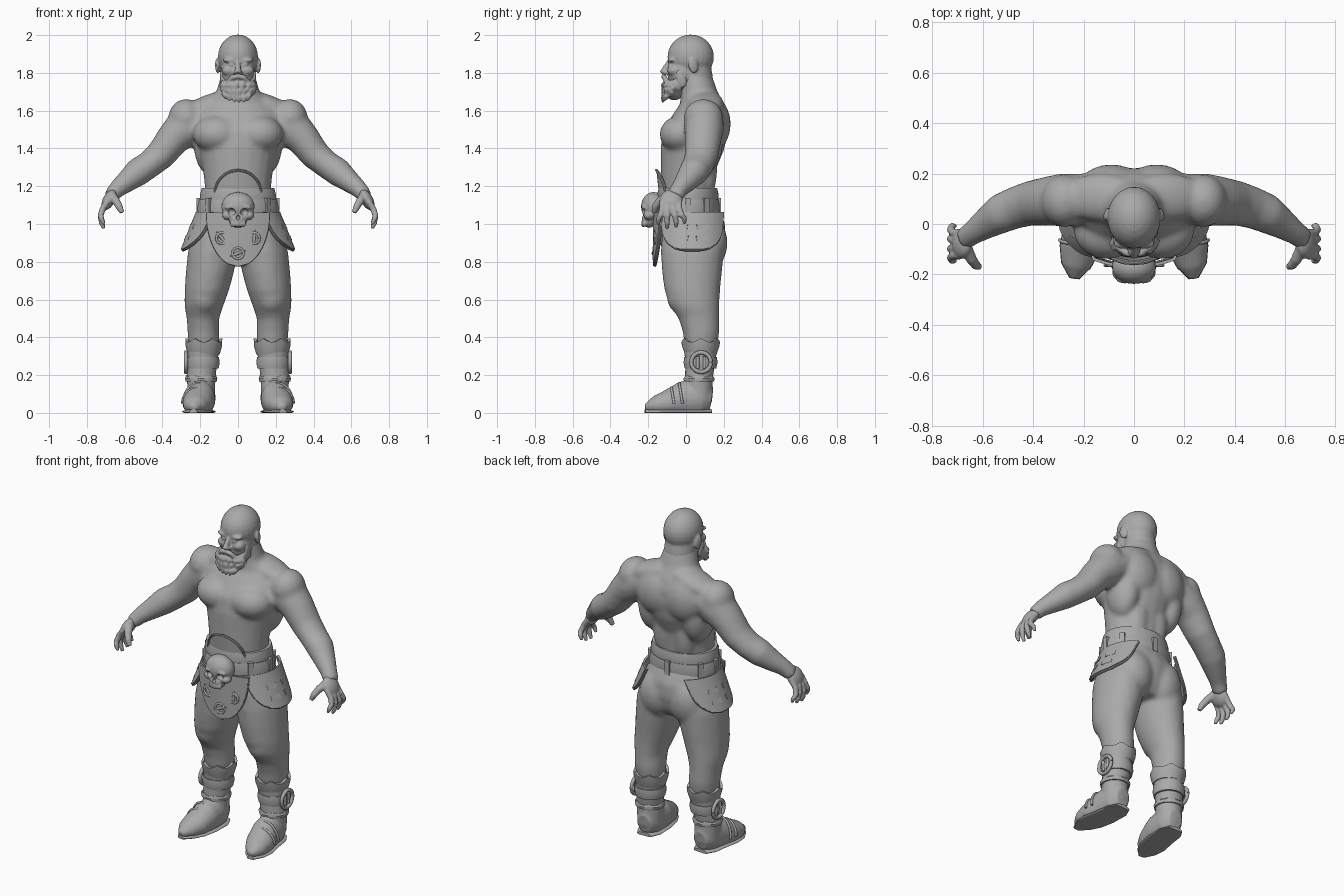
import bpy, bmesh, math, random
from math import sin, cos, pi, sqrt
from mathutils import Vector, Matrix, Euler

random.seed(4)
AXIS_X, AXIS_Y = Vector((1, 0, 0)), Vector((0, 1, 0))
default_cube = bpy.data.objects.get("Cube")
if default_cube:
    bpy.data.objects.remove(default_cube, do_unlink=True)
grey = bpy.data.materials.new("plain_grey")
grey.use_nodes = True
grey.diffuse_color = (.4, .4, .4, 1)
grey.node_tree.nodes["Principled BSDF"].inputs["Base Color"].default_value = grey.diffuse_color
work = bmesh.new()  # every helper adds to this mesh until finish() turns it into an object

def skin(rows, closed):
    """Join rows of points with quads; each row is a loop, and the rows may form a ring too."""
    rows = [[work.verts.new(point) for point in row] for row in rows]
    for low, high in zip(rows, rows[1:] + rows[:1] if closed else rows[1:]):
        for k in range(len(low)):
            work.faces.new((low[k - 1], low[k], high[k], high[k - 1]))
    if not closed:
        work.faces.new(rows[0][::-1])
        work.faces.new(rows[-1])

def loft(rings, ref=None, n=20):
    """Closed skin over ellipses (x, y, z, r1, r2); level unless a reference axis is given."""
    points, rows = [Vector(ring[:3]) for ring in rings], []
    for i, (centre, ring) in enumerate(zip(points, rings)):
        u, v = AXIS_X, AXIS_Y
        if ref is not None:
            along = (points[min(i + 1, len(points) - 1)] - points[max(i - 1, 0)]).normalized()
            u = along.cross(ref).normalized()
            v = along.cross(u)
        angles = [2 * pi * k / n for k in range(n)]
        rows.append([centre + u * cos(a) * ring[3] + v * sin(a) * ring[4] for a in angles])
    skin(rows, False)

def tube(path, radii, ref=AXIS_Y, n=10):
    """Round tube along a path, with one radius or one per point."""
    radii = radii if isinstance(radii, tuple) else (radii,) * len(path)
    loft([(*p, r, r) for p, r in zip(path, radii)], ref, n)

def arc(centre, u, v, radius, turn=2 * pi):
    steps = [turn * k / 24 for k in range(25)]
    return [Vector(centre) + (Vector(u) * cos(a) + Vector(v) * sin(a)) * radius for a in steps]

def ball(place, size, turn=(0, 0, 0)):
    matrix = Matrix.LocRotScale(Vector(place), Euler(turn), Vector(size))
    bmesh.ops.create_uvsphere(work, u_segments=24, v_segments=14, radius=1, matrix=matrix)

def box(place, size, turn=(0, 0, 0)):
    bmesh.ops.create_cube(work, size=1, matrix=Matrix.LocRotScale(Vector(place), Euler(turn), Vector(size)))

def band(centre, z0, z1, low, high, thick, jag=0, n=64):
    """Elliptical strap with a slightly bulging outside and an optional scalloped top."""
    middle = [(a + b) / 2 + .005 for a, b in zip(low, high)]
    profile = [(z0, low, thick), (z0, low, 0), ((z0 + z1) / 2, middle, 0), (z1, high, 0), (z1, high, thick)]
    skin([[(centre[0] + cos(a) * (r[0] - t), centre[1] + sin(a) * (r[1] - t),
            z - (jag * abs(sin(3 * a)) if z == z1 else 0)) for z, r, t in profile]
          for a in [2 * pi * k / n for k in range(n)]], True)

def panel(shape, ref, thick=.012, n=20):
    """Thin sheet with a raised rim from a function of u (-1 to 1) and v (0 to 1)."""
    grid = [[work.verts.new(shape(2 * i / n - 1, j / n)) for i in range(n + 1)] for j in range(n + 1)]
    faces = [work.faces.new((grid[j][i], grid[j][i + 1], grid[j + 1][i + 1], grid[j + 1][i]))
             for j in range(n) for i in range(n)]
    bmesh.ops.remove_doubles(work, verts=sum(grid, []), dist=.0001)
    faces = [f for f in faces if f.is_valid]
    bmesh.ops.solidify(work, geom=faces, thickness=thick)
    side = [k / n for k in range(n)]
    tube([shape(1, v) for v in side] + [shape(u, 1) for u in (.8, .4, 0, -.4, -.8)]
         + [shape(-1, v) for v in side[::-1]], .007, ref, 8)

def mirror():
    copy = bmesh.ops.duplicate(work, geom=work.verts[:] + work.edges[:] + work.faces[:])["geom"]
    for vert in [item for item in copy if isinstance(item, bmesh.types.BMVert)]:
        vert.co.x *= -1

def flatten(floor):
    for vert in work.verts:
        vert.co.z = max(vert.co.z, floor)

def finish(name, voxel=0, soften=0):
    bmesh.ops.recalc_face_normals(work, faces=work.faces[:])
    mesh = bpy.data.meshes.new(name)
    work.to_mesh(mesh)
    work.clear()
    mesh.materials.append(grey)
    obj = bpy.data.objects.new(name, mesh)
    bpy.context.collection.objects.link(obj)
    bpy.ops.object.select_all(action="DESELECT")
    obj.select_set(True)
    bpy.context.view_layer.objects.active = obj
    bpy.ops.object.shade_smooth_by_angle(angle=math.radians(40))
    if voxel:
        blend = obj.modifiers.new("blend", "REMESH")
        blend.mode, blend.voxel_size, blend.use_smooth_shade = "VOXEL", voxel, True
        smooth = obj.modifiers.new("soften", "SMOOTH")
        smooth.factor, smooth.iterations = .5, soften
    return obj

# Bare torso and arms, muscles melted together
loft([(.18, .1, 1.56, .09, .1), (.29, .095, 1.505, .108, .105), (.345, .09, 1.45, .09, .098),
      (.41, .082, 1.365, .08, .09), (.47, .065, 1.315, .073, .084), (.53, .04, 1.275, .075, .079),
      (.59, 0, 1.225, .059, .062), (.64, -.035, 1.185, .047, .048), (.675, -.06, 1.145, .04, .046)], AXIS_Y)
ball((.275, .092, 1.56), (.094, .105, .102))
ball((.11, -.025, 1.475), (.13, .115, .1))
ball((.09, .145, 1.53), (.13, .092, .14))
ball((.15, .085, 1.43), (.085, .11, .17))
ball((.13, .105, 1.635), (.17, .095, .058), (0, .3, 0))
ball((.065, .1, 1.3), (.075, .066, .18))
mirror()
loft([(0, .01, 1.05, .18, .14), (0, .01, 1.2, .176, .143), (0, .015, 1.3, .188, .148), (0, .035, 1.4, .21, .17),
      (0, .05, 1.5, .235, .172), (0, .075, 1.58, .23, .145), (0, .085, 1.64, .175, .115), (0, .068, 1.7, .115, .1),
      (0, .05, 1.78, .093, .09), (0, .04, 1.83, .08, .08)])
finish("bare_torso", .011, 12)

# Hands with curled fingers
ball((.683, -.078, 1.128), (.032, .06, .06), (0, -.5, 0))
for y, tip, lift in ((-.036, -.008, .02), (-.066, -.052, 0), (-.097, -.1, -.006), (-.124, -.146, .016)):
    tube([(.69, y, 1.12), (.716, y, 1.08), (.728, (y + tip) / 2, 1.045), (.722, tip, 1.01 + lift),
          (.71, tip, .982 + lift)], (.017, .017, .016, .014, .009))
tube([(.67, -.09, 1.15), (.645, -.14, 1.12), (.628, -.163, 1.09), (.614, -.17, 1.06)], (.027, .022, .019, .013))
mirror()
finish("hands", .005, 4)

# Head and face
ball((.108, .038, 1.838), (.012, .027, .042), (.2, 0, .25))
ball((.045, -.066, 1.812), (.04, .033, .03))
ball((.042, -.077, 1.866), (.04, .022, .014), (0, -.1, 0))
ball((.037, -.086, 1.843), (.016, .013, .009))
ball((.014, -.108, 1.802), (.012, .012, .01))
mirror()
ball((0, .025, 1.885), (.106, .123, .118))
ball((0, -.013, 1.8), (.093, .085, .11))
loft([(0, .062, 1.66, .095, .085), (0, .052, 1.78, .092, .09), (0, .04, 1.85, .09, .09)])
tube([(0, -.085, 1.862), (0, -.105, 1.835), (0, -.122, 1.806), (0, -.105, 1.795)], (.012, .014, .018, .014), AXIS_X)
finish("head", .006, 6)

# Beard of overlapping locks, with sideburns and moustache
ball((.084, -.025, 1.77), (.012, .026, .05), (.3, 0, 0))
ball((.07, -.05, 1.735), (.02, .035, .035))
tube([(0, -.118, 1.783), (.03, -.115, 1.776), (.055, -.098, 1.75), (.062, -.09, 1.725)], (.014, .015, .013, .006))
mirror()
ball((0, -.062, 1.715), (.078, .055, .06))
ball((0, -.1, 1.752), (.025, .016, .008))
for row in range(3):
    for k in range(-4, 5):
        a = (k + row % 2 / 2) * .32
        x, y, wave = sin(a), cos(a), random.uniform(-.012, .012)
        z = 1.757 - row * .033 * (.35 + .65 * y)
        tube([(x * .075, -.055 - y * .045, z), (x * .083 + wave, -.06 - y * .06, z - .025),
              (x * .064 + wave, -.068 - y * .058, z - .05)], (.014, .015, .004), AXIS_X)
finish("beard", .006, 2)

# Trousers
loft([(.13, .03, .97, .1, .158), (.138, .032, .85, .128, .166), (.148, .032, .75, .128, .16),
      (.165, .033, .65, .118, .148), (.18, .045, .57, .104, .132), (.186, .068, .5, .086, .108),
      (.183, .08, .43, .085, .098), (.18, .08, .35, .08, .085)])
ball((.1, .125, .9), (.11, .095, .14))
ball((.178, -.03, .615), (.078, .072, .09))
mirror()
loft([(0, .015, 1.09, .195, .155), (0, .028, 1, .225, .18), (0, .033, .92, .243, .178),
      (0, .035, .84, .225, .155), (0, .035, .79, .17, .12)])
finish("trousers", .012, 12)

# Boots: foot and shaft blended, with a thin flat sole
foot = [(.19, .135, .07, .06, .045), (.192, .08, .08, .1, .074), (.2, -.02, .07, .096, .08),
        (.217, -.1, .05, .07, .08), (.23, -.165, .038, .05, .06), (.237, -.217, .028, .018, .02)]
loft(foot, AXIS_X)
loft([(.193, .07, .06, .072, .07), (.195, .068, .18, .076, .074), (.188, .076, .27, .079, .08),
      (.181, .078, .37, .09, .094)])
flatten(.002)
mirror()
finish("boots", .009, 5)
loft([(x, y, .006, .014, wide) for x, y, z, tall, wide in foot], AXIS_X)
flatten(0)
mirror()
finish("soles")

# Boot cuffs, ankle straps, ring buckles and instep lacing
band((.181, .078), .31, .395, (.084, .084), (.098, .103), .015, .02)
band((.187, .077), .235, .295, (.084, .083), (.086, .087), .015)
band((.195, .069), .165, .2, (.082, .079), (.079, .077), .015, .01)
tube(arc((.276, .08, .268), (0, 1, 0), (0, 0, 1), .052), .011, AXIS_X)
for y in (.062, .098):
    tube([(.273, y, .235), (.275, y, .3)], .009)
for y, tall in ((-.03, .158), (-.075, .133)):
    tube([(x, y + .02 - z / 6, z) for x, z in [(.208 - y / 9 + .078 * p.x, .05 + (tall - .05) * p.z)
          for p in arc((0, 0, 0), (1, 0, 0), (0, 0, 1), 1, pi)]], .007)
mirror()
finish("boot_straps")

# Double belt with loops
band((0, .01), 1.12, 1.19, (.2, .16), (.192, .155), .025)
band((0, .01), 1.055, 1.13, (.214, .165), (.206, .163), .025)
for a in [math.radians(degrees) for degrees in (35, 90, 145, 180, 222, 318, 360)]:
    box((.211 * cos(a), .01 + .167 * sin(a), 1.095), (.018, .03, .085), (0, 0, a))
finish("belt")

# Hanging cloth, hip flaps and belly plate, with emblems and studs
def front_shape(u, v):
    x = u * .163 * sqrt(1 - v * v)
    return x, 1.2 * x * x - .163, 1.06 - .28 * v

def hip_shape(u, v):
    y, drop = u * (.16 - .012 * v - .04 * v ** 6), v * (1 - .12 * u ** 4)
    return .212 * sqrt(1 - (y / .2) ** 2) + .08 * drop, y + .033, 1.06 - .198 * drop

def belly_shape(u, v):
    x = u * .125 * sqrt(1 - v * v)
    return x, 2.3 * x * x - .142 - .015 * v, 1.15 + .135 * v

panel(front_shape, AXIS_Y)
for x, z, lean in ((-.085, .925, -.7), (.085, .925, .1), (0, .845, 1.2)):
    middle = Vector((x, 1.2 * x * x - .172, z))
    point = Vector((sin(lean), 0, cos(lean))) * .045
    tube(arc(middle, (1, 0, 0), (0, 0, 1), .029), .007)
    tube([middle - point, middle, middle + point], (.003, .01, .003))
finish("front_cloth")
panel(hip_shape, AXIS_X)
for u, v in ((-.35, .38), (.35, .38), (-.35, .68), (.35, .68)):
    box(Vector(hip_shape(u, v)) + Vector((.007, 0, 0)), (.012, .065, .027), (0, -.4, u * .9))
mirror()
finish("hip_flaps")
panel(belly_shape, AXIS_Y)
finish("belly_plate")

# Skull buckle with cut eye sockets and nose
ball((.052, -.195, 1.045), (.034, .03, .024))
ball((.036, -.22, 1.092), (.036, .016, .013), (0, .2, 0))
mirror()
ball((0, -.172, 1.092), (.088, .066, .077))
ball((0, -.195, 1.022), (.047, .04, .042))
for k in range(-2, 3):
    ball((k * .016, -.228 + abs(k) * .004, 1), (.009, .01, .016))
skull = finish("skull_buckle", .005, 3)
ball((.035, -.236, 1.063), (.022, .03, .02))
mirror()
ball((0, -.24, 1.035), (.01, .025, .015))
sockets = finish("socket_cutter")
sockets.hide_render = True
sockets.hide_set(True)
cut = skull.modifiers.new("sockets", "BOOLEAN")
cut.operation, cut.object = "DIFFERENCE", sockets
